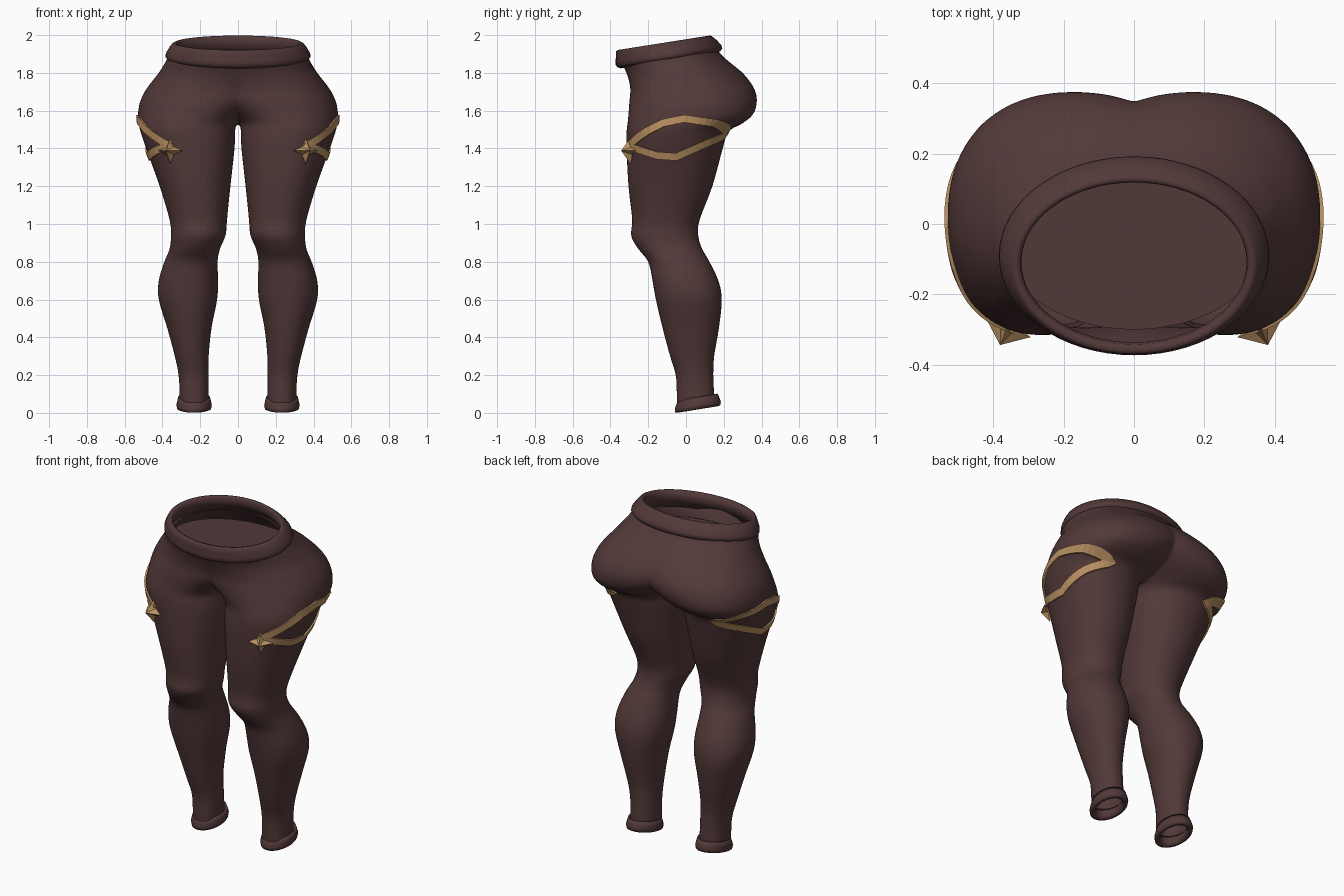
import bpy, bmesh, math
from mathutils import Vector
from mathutils.bvhtree import BVHTree

if "Cube" in bpy.data.objects:
    bpy.data.objects.remove(bpy.data.objects["Cube"])


def material(name, rgb):
    m = bpy.data.materials.new(name)
    m.use_nodes = True
    m.diffuse_color = (*rgb, 1)
    bsdf = m.node_tree.nodes["Principled BSDF"]
    bsdf.inputs["Base Color"].default_value = (*rgb, 1)
    bsdf.inputs["Roughness"].default_value = 0.8
    return m


FABRIC = material("dark brown fabric", (0.085, 0.040, 0.040))
GOLD = material("gold trim", (0.50, 0.29, 0.125))


def finish(name, bm, mat, smooth=True, fix_normals=True):
    if fix_normals:
        bmesh.ops.recalc_face_normals(bm, faces=bm.faces)
    mesh = bpy.data.meshes.new(name)
    bm.to_mesh(mesh)
    bm.free()
    mesh.materials.clear()
    mesh.materials.append(mat)
    for p in mesh.polygons:
        p.use_smooth = smooth
        p.material_index = 0
    ob = bpy.data.objects.new(name, mesh)
    bpy.context.scene.collection.objects.link(ob)
    return ob


def skin(bm, rings, wrap=False, caps=False):
    """Join equal-length closed rings of points with quads."""
    vs = [[bm.verts.new(p) for p in ring] for ring in rings]
    n = len(vs[0])
    pairs = list(zip(vs, vs[1:])) + ([(vs[-1], vs[0])] if wrap else [])
    for a, b in pairs:
        for i in range(n):
            j = (i + 1) % n
            bm.faces.new((a[i], a[j], b[j], b[i]))
    if caps:
        bm.faces.new(vs[0])
        bm.faces.new(vs[-1])


def spline(rows, steps, closed=False):
    """Catmull-Rom through rows of numbers."""
    n, out = len(rows), []
    for i in range(n if closed else n - 1):
        pick = [(i + k) % n if closed else min(max(i + k, 0), n - 1) for k in (-1, 0, 1, 2)]
        quad = list(zip(*[rows[k] for k in pick]))
        for s in range(steps):
            t = s / steps
            out.append([b + t / 2 * (c - a + t * (2*a - 5*b + 4*c - d + t * (3*(b - c) + d - a)))
                        for a, b, c, d in quad])
    return out if closed else out + [list(rows[-1])]


def oval(cx, cy, rx, ry, z, slope=0, n=64, power=1):
    pts = []
    for i in range(n):
        a = math.tau * i / n
        c, s = math.cos(a), math.sin(a)
        x = cx + rx * math.copysign(abs(c) ** power, c)
        y = cy + ry * math.copysign(abs(s) ** power, s)
        pts.append(Vector((x, y, z + slope * y)))
    return pts


# Leg and hip sections: height, inner x, outer x, front y, back y
SECTIONS = [
    (-.06, .155, .31, -.045, .155), (.1, .155, .31, -.05, .15),
    (.2, .155, .315, -.055, .145), (.3, .155, .335, -.085, .15),
    (.45, .14, .375, -.125, .175), (.6, .11, .42, -.16, .19),
    (.7, .105, .42, -.178, .172), (.8, .108, .39, -.2, .125),
    (.87, .095, .362, -.255, .085), (.94, .065, .355, -.292, .065),
    (1.02, .058, .362, -.285, .072), (1.2, .04, .415, -.305, .14),
    (1.4, .018, .487, -.315, .195), (1.49, .015, .517, -.315, .225),
    (1.53, .005, .526, -.31, .295), (1.58, -.06, .53, -.305, .355),
    (1.65, -.17, .518, -.3, .376), (1.72, -.23, .482, -.295, .36),
    (1.8, -.29, .42, -.315, .3), (1.87, -.33, .378, -.35, .215),
    (1.93, -.345, .355, -.355, .165), (2.05, -.345, .35, -.355, .16),
]

# Leggings: two overlapping lofts fused into one skin
bm = bmesh.new()
for side in (1, -1):
    rings = []
    for z, xi, xo, yf, yb in spline(SECTIONS, 4):
        rings.append(oval(side * (xi + xo) / 2, (yf + yb) / 2, (xo - xi) / 2,
                          (yb - yf) / 2, z, power=.93))
    skin(bm, rings, caps=True)
raw = finish("raw_lofts", bm, FABRIC)
fuse = raw.modifiers.new("fuse", "REMESH")
fuse.mode = "VOXEL"
fuse.voxel_size = 0.013
soften = raw.modifiers.new("soften", "SMOOTH")
soften.factor = 0.5
soften.iterations = 6
fused = bpy.data.meshes.new_from_object(raw.evaluated_get(bpy.context.evaluated_depsgraph_get()))
bpy.data.objects.remove(raw)
bm = bmesh.new()
bm.from_mesh(fused)
tree = BVHTree.FromBMesh(bm)

# Open the waist and the ankles along tilted planes
WAIST, ANKLE = .157, .163
for co, no in (((0, 0, 1.93), (0, -WAIST, 1)), ((0, 0, .03), (0, ANKLE, -1))):
    bmesh.ops.bisect_plane(bm, geom=bm.verts[:] + bm.edges[:] + bm.faces[:],
                           plane_co=co, plane_no=no, clear_outer=True)
finish("leggings", bm, FABRIC, fix_normals=False)

# Waistband: centre y, x radius, y radius, drop below the rim
BAND = [(-.09, .372, .272, -.092), (-.09, .384, .282, -.078), (-.093, .382, .28, -.06),
        (-.105, .364, .266, -.028), (-.116, .348, .254, -.006), (-.118, .336, .244, 0),
        (-.112, .322, .23, -.008), (-.108, .32, .228, -.04), (-.1, .335, .245, -.1)]
bm = bmesh.new()
skin(bm, [oval(0, cy, rx, ry, 1.978 + dz, WAIST) for cy, rx, ry, dz in BAND], wrap=True)
finish("waistband", bm, FABRIC)

# Lining that closes the inside below the waist
bm = bmesh.new()
bm.faces.new([bm.verts.new(p) for p in oval(0, -.02, .39, .28, 1.79)])
finish("inner_lining", bm, FABRIC, False, False)

# Strap outline around the outer thigh: angle from the side, height
STRAP = [(-67, 1.41), (-35, 1.49), (-15, 1.535), (8, 1.558), (40, 1.533),
         (73, 1.475), (40, 1.43), (0, 1.355), (-25, 1.362), (-50, 1.395)]
AXIS = Vector((.25, -.05, 0))


def on_thigh(angle, z, lift):
    """Point on the left thigh at an angle, lifted off the surface."""
    out = Vector((math.cos(angle), math.sin(angle), 0))
    start = AXIS + out + Vector((0, 0, z))
    hit = tree.ray_cast(start, -out)[0]
    return hit + out * lift, out


def strap_rings():
    path = []
    for i in range(len(STRAP)):
        (a, z), (b, w) = STRAP[i], STRAP[(i + 1) % len(STRAP)]
        for s in range(6):
            t = s / 6
            path.append(Vector((math.radians(a + (b - a) * t) * .26, z + (w - z) * t)))
    rings, n = [], len(path)
    for i, p in enumerate(path):
        tangent = (path[(i + 1) % n] - path[i - 1]).normalized()
        across = Vector((-tangent.y, tangent.x)) * .02
        ring = []
        for sign, lift in ((-1, -.012), (-1, .01), (1, .01), (1, -.012)):
            q = p + across * sign
            ring.append(on_thigh(q.x / .26, q.y, lift)[0])
        rings.append(ring)
    return rings


def star_mesh(bm, side):
    centre, out = on_thigh(math.radians(-66), 1.388, .003)
    along, up = Vector((-out.y, out.x, 0)), Vector((0, 0, 1))
    flip = lambda v: Vector((v.x * side, v.y, v.z))
    rim = []
    for i in range(8):
        a, r = math.tau * i / 8, (.03 if i % 2 else .07)
        rim.append(bm.verts.new(flip(centre + along * r * math.cos(a) + up * r * math.sin(a))))
    tip = bm.verts.new(flip(centre + out * .055))
    back = bm.verts.new(flip(centre - out * .03))
    for i in range(8):
        for apex in (tip, back):
            bm.faces.new((rim[i], rim[(i + 1) % 8], apex))


strap = strap_rings()
for side, label in ((1, "left"), (-1, "right")):
    # Ankle cuff
    bm = bmesh.new()
    skin(bm, [oval(side * .2325, .0625, rx, ry, z, ANKLE, 40) for rx, ry, z in
              ((.084, .105, .075), (.09, .115, .05), (.094, .122, .03), (.09, .12, .012),
               (.078, .106, .008), (.064, .09, .015), (.062, .088, .05))], wrap=True)
    finish(label + "_ankle_cuff", bm, FABRIC)
    # Gold thigh strap
    bm = bmesh.new()
    skin(bm, [[Vector((p.x * side, p.y, p.z)) for p in ring] for ring in strap], wrap=True)
    finish(label + "_thigh_strap", bm, GOLD, False)
    # Four-pointed stud
    bm = bmesh.new()
    star_mesh(bm, side)
    finish(label + "_star_stud", bm, GOLD, False)
